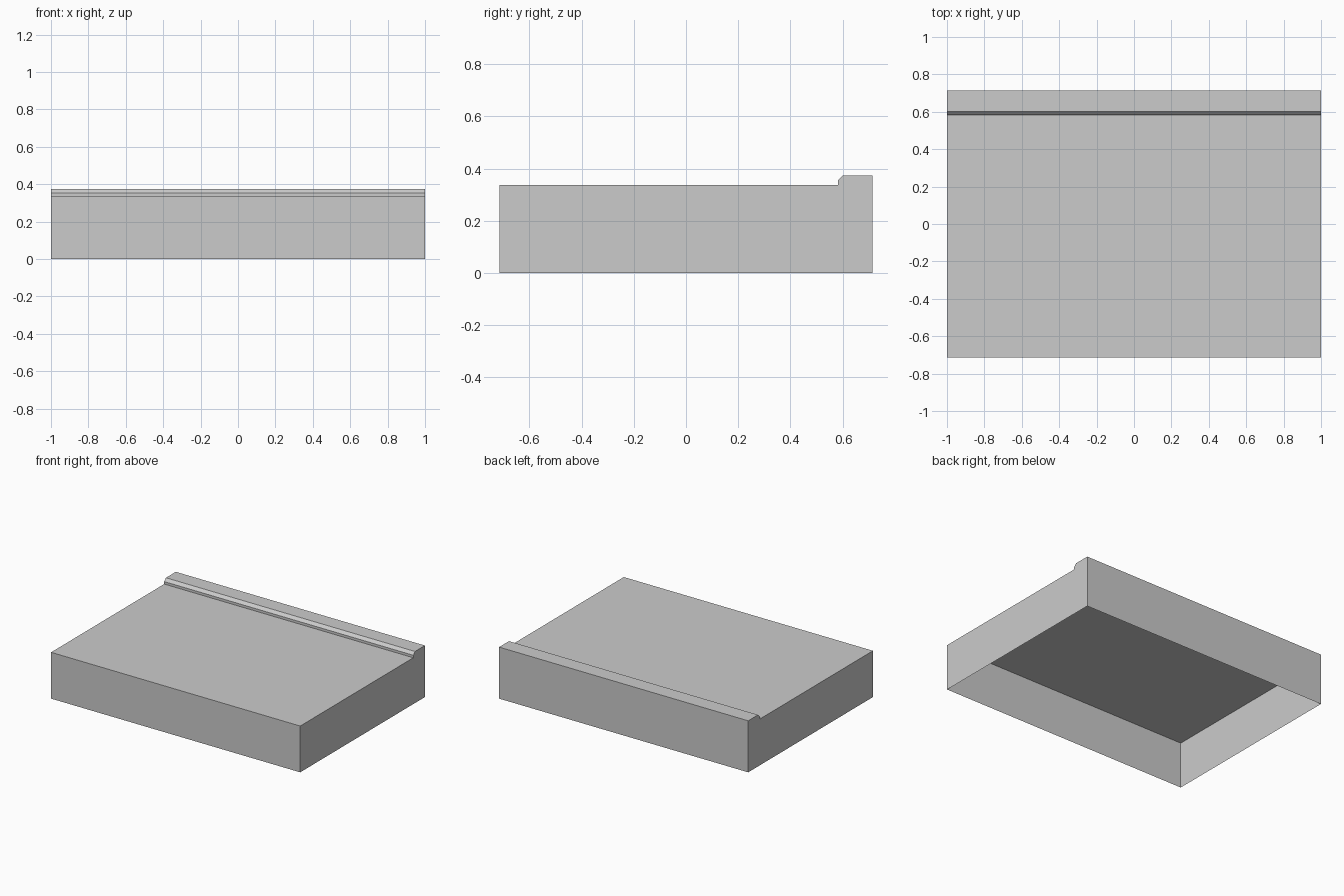
import bpy
import bmesh

cube = bpy.data.objects.get("Cube")
if cube:
    bpy.data.objects.remove(cube, do_unlink=True)

HALF_WIDTH = 1.0
HALF_DEPTH = 0.715
DECK = 0.336      # height of the main flat surface
TOP = 0.374       # height of the raised back lip
LIP = 0.582       # front of the lip
CHAMFER = 0.02

grey = bpy.data.materials.new("plain grey")
grey.use_nodes = True
colour = (0.6, 0.6, 0.6, 1.0)
grey.diffuse_color = colour
grey.node_tree.nodes["Principled BSDF"].inputs["Base Color"].default_value = colour

# Side profile from the front bottom edge, over the lip, to the back bottom edge
profile = [
    (-HALF_DEPTH, 0), (-HALF_DEPTH, DECK),
    (LIP, DECK), (LIP, TOP - CHAMFER), (LIP + CHAMFER, TOP),
    (HALF_DEPTH, TOP), (HALF_DEPTH, 0),
]

# Thin shell, open underneath: sweep the profile and cap both ends
bm = bmesh.new()
right, left = ([bm.verts.new((x, y, z)) for y, z in profile]
               for x in (-HALF_WIDTH, HALF_WIDTH))
for i in range(len(profile) - 1):
    bm.faces.new((right[i], left[i], left[i + 1], right[i + 1]))
bm.faces.new(right)
bm.faces.new(left)
bmesh.ops.recalc_face_normals(bm, faces=bm.faces)
# Keep the deck facing upward so the whole shell faces outward
bm.faces.ensure_lookup_table()
bm.normal_update()
if bm.faces[1].normal.z < 0:
    bmesh.ops.reverse_faces(bm, faces=bm.faces)

mesh = bpy.data.meshes.new("stepped_slab")
bm.to_mesh(mesh)
bm.free()
mesh.materials.append(grey)
slab = bpy.data.objects.new("stepped_slab", mesh)
bpy.context.collection.objects.link(slab)
